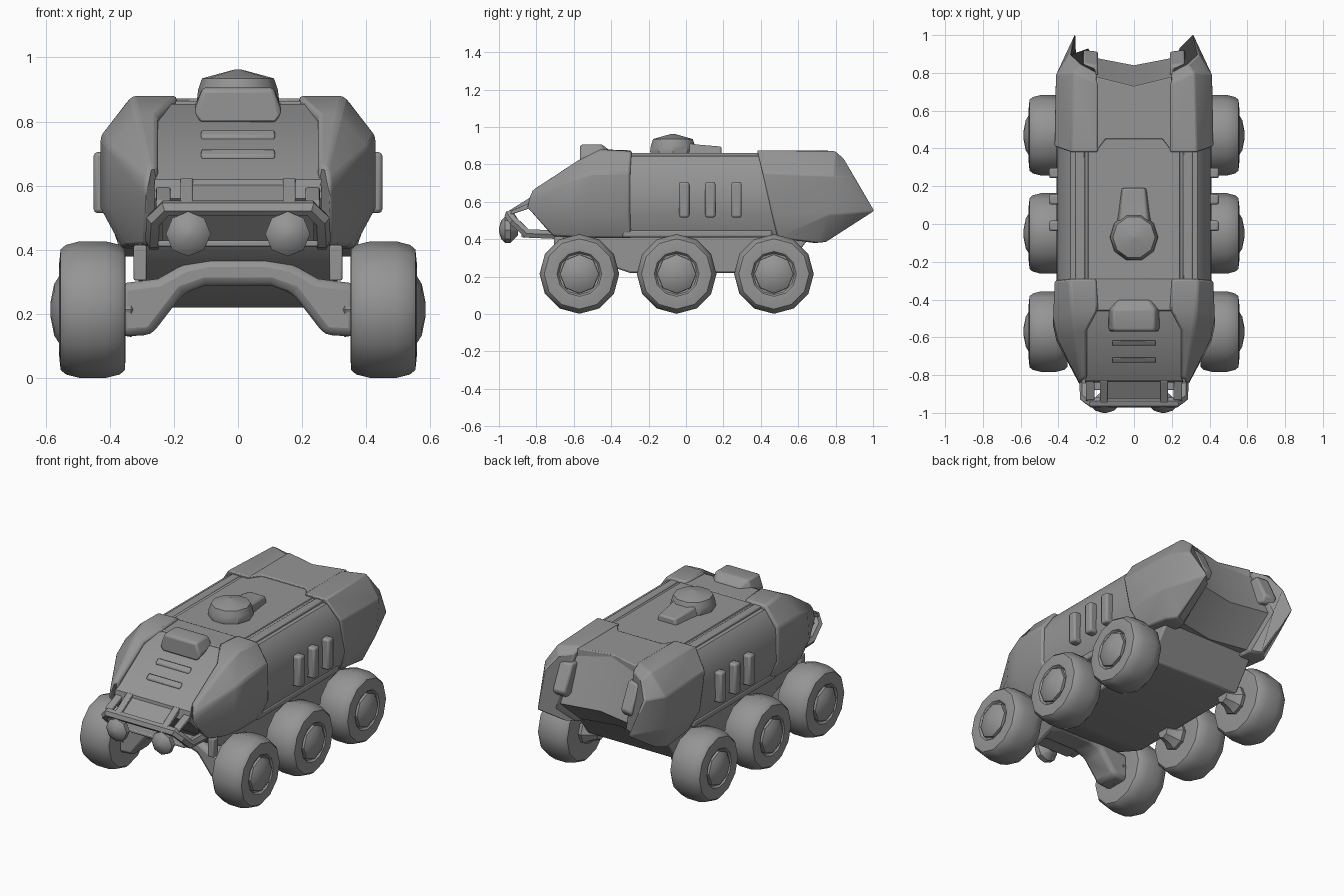
import bpy, bmesh, math
from mathutils import Vector

old = bpy.data.objects.get("Cube")
if old:
    bpy.data.objects.remove(old)

grey = bpy.data.materials.new("plain grey")
grey.use_nodes = True
grey.diffuse_color = (0.3, 0.3, 0.3, 1)
grey.node_tree.nodes["Principled BSDF"].inputs["Base Color"].default_value = (0.3, 0.3, 0.3, 1)
parts = []


def finish(name, bm, bevel=0):
    bmesh.ops.remove_doubles(bm, verts=bm.verts, dist=0.0005)
    bmesh.ops.recalc_face_normals(bm, faces=bm.faces)
    mesh = bpy.data.meshes.new(name)
    bm.to_mesh(mesh)
    bm.free()
    mesh.materials.append(grey)
    ob = bpy.data.objects.new(name, mesh)
    bpy.context.collection.objects.link(ob)
    if bevel:
        mod = ob.modifiers.new("Bevel", "BEVEL")
        mod.width, mod.segments, mod.limit_method = bevel, 2, "ANGLE"
    parts.append(ob)


def loft(name, rings, bevel=0):
    """Skin a row of equal rings and cap the ends."""
    bm = bmesh.new()
    rows = [[bm.verts.new(p) for p in ring] for ring in rings]
    for a, b in zip(rows, rows[1:]):
        for i in range(len(a)):
            j = (i + 1) % len(a)
            bm.faces.new((a[i], a[j], b[j], b[i]))
    bm.faces.new(rows[0])
    bm.faces.new(rows[-1])
    finish(name, bm, bevel)


def both(name, rings, bevel=0):
    loft("left_" + name, rings, bevel)
    loft("right_" + name, [[(-x, y, z) for x, y, z in ring] for ring in rings], bevel)


def box(center, size, shear=0):
    """Rings of a box; shear lifts z along y."""
    (cx, cy, cz), (sx, sy, sz) = center, size
    return [[(cx + i * sx / 2, cy + j * sy / 2, cz + k * sz / 2 + shear * j * sy / 2)
             for j, k in ((-1, -1), (1, -1), (1, 1), (-1, 1))] for i in (-1, 1)]


def spin(name, profile, center, axis, sides):
    """Lathe (along, radius) points round the given axis."""
    turn = Vector((0, 0, 1)).rotation_difference(Vector(axis))
    rings = []
    for along, r in profile:
        angles = [2 * math.pi * i / sides for i in range(sides)]
        rings.append([Vector(center) + turn @ Vector((r * math.cos(a), r * math.sin(a), along))
                      for a in angles])
    loft(name, rings)


def tube(name, points, radius):
    curve = bpy.data.curves.new(name, "CURVE")
    curve.dimensions, curve.bevel_depth, curve.bevel_resolution = "3D", radius, 1
    curve.use_fill_caps = True
    spline = curve.splines.new("POLY")
    spline.points.add(len(points) - 1)
    for p, co in zip(spline.points, points):
        p.co = (*co, 1)
    tmp = bpy.data.objects.new(name, curve)
    bm = bmesh.new()
    bpy.context.collection.objects.link(tmp)
    bpy.context.view_layer.update()
    bm.from_mesh(tmp.evaluated_get(bpy.context.evaluated_depsgraph_get()).to_mesh())
    bpy.data.objects.remove(tmp)
    finish(name, bm)


# Centre hull: sloped hood, roof and notched tail
def hull_ring(x, tail):
    return [(x, y + (tail if y > 0.5 else 0), z) for y, z in (
        (-0.83, 0.62), (-0.48, 0.855), (0.73, 0.855), (0.84, 0.56),
        (0.66, 0.4), (-0.7, 0.42), (-0.84, 0.56))]


loft("centre_hull", [hull_ring(-0.26, 0.05), hull_ring(0, 0), hull_ring(0.26, 0.05)])

# Middle body with long roof channels
half = [(0.24, 0.86), (0.25, 0.845), (0.335, 0.845), (0.345, 0.835),
        (0.405, 0.74), (0.41, 0.54), (0.36, 0.42)]
section = half + [(-x, z) for x, z in reversed(half)]
loft("middle_body", [[(x, y, z) for x, z in section] for y in (-0.4, 0.55)])
both("roof_rail", box((0.285, 0.04, 0.85), (0.05, 0.72, 0.02)), 0.006)
both("side_sill", box((0.345, 0.06, 0.43), (0.06, 0.8, 0.04)), 0.01)

# Front shoulder armour
both("front_armour", [
    [(0.2, -0.29, 0.84), (0.2, -0.29, 0.875), (0.34, -0.29, 0.87), (0.42, -0.3, 0.755),
     (0.42, -0.3, 0.53), (0.36, -0.29, 0.405), (0.24, -0.29, 0.405)],
    [(0.19, -0.45, 0.82), (0.19, -0.45, 0.88), (0.33, -0.46, 0.88), (0.428, -0.5, 0.755),
     (0.428, -0.54, 0.53), (0.36, -0.5, 0.405), (0.24, -0.5, 0.405)],
    [(0.25, -0.57, 0.76), (0.25, -0.56, 0.825), (0.315, -0.58, 0.82), (0.405, -0.61, 0.72),
     (0.41, -0.62, 0.55), (0.345, -0.62, 0.41), (0.24, -0.62, 0.41)],
    [(0.25, -0.82, 0.6), (0.25, -0.81, 0.665), (0.28, -0.825, 0.66), (0.287, -0.84, 0.62),
     (0.285, -0.855, 0.57), (0.29, -0.71, 0.415), (0.24, -0.71, 0.415)],
], 0.012)

# Rear armour cheeks with pointed tips
both("rear_armour", [
    [(0.23, 0.42, 0.6), (0.19, 0.38, 0.875), (0.335, 0.38, 0.875), (0.42, 0.41, 0.755),
     (0.42, 0.46, 0.53), (0.36, 0.49, 0.405), (0.23, 0.49, 0.405)],
    [(0.24, 0.7, 0.6), (0.19, 0.74, 0.875), (0.32, 0.8, 0.87), (0.413, 0.79, 0.74),
     (0.413, 0.76, 0.53), (0.36, 0.7, 0.38), (0.23, 0.68, 0.38)],
    [(0.24, 0.92, 0.55), (0.2, 0.8, 0.85), (0.285, 0.845, 0.83), (0.345, 0.895, 0.74),
     (0.31, 1.012, 0.55), (0.31, 0.75, 0.385), (0.24, 0.72, 0.385)],
], 0.008)


# Roof slabs joining the armour
def slab(name, outline, low, high):
    loft(name, [[(x, y, z) for x, y in outline] for z in (low, high)], 0.006)


slab("rear_roof_slab", [(-0.2, 0.385), (-0.15, 0.45), (0.15, 0.45), (0.2, 0.385),
                        (0.2, 0.78), (0, 0.73), (-0.2, 0.78)], 0.82, 0.872)
slab("front_roof_slab", [(-0.23, -0.29), (0.23, -0.29), (0.21, -0.46), (-0.21, -0.46)], 0.82, 0.865)

# Tail lights
both("tail_light", [[(x, y + d, z) for y, z in ((0.77, 0.78), (0.79, 0.8), (0.84, 0.8),
                                               (0.915, 0.65), (0.89, 0.61), (0.83, 0.62))]
                    for x, d in ((0.19, 0), (0.27, 0.01))], 0.012)

# Side vents, hood ribs and hood hatch
for i in range(3):
    both("side_vent_%d" % (i + 1), box((0.415, -0.01 + 0.14 * i, 0.61), (0.07, 0.055, 0.19)), 0.012)
for i in range(2):
    loft("hood_rib_%d" % (i + 1), box((0, -0.63 - 0.09 * i, 0.758 - 0.06 * i), (0.23, 0.028, 0.016), 0.67), 0.006)
loft("hood_hatch", [[(s * w, y, z) for s, w, z in (
    (-1, w * 0.88, low), (-1, w, low + 0.025), (-1, w * 0.8, top),
    (1, w * 0.8, top), (1, w, low + 0.025), (1, w * 0.88, low))]
    for y, w, low, top in ((-0.568, 0.135, 0.795, 0.9), (-0.55, 0.137, 0.81, 0.907),
                           (-0.45, 0.137, 0.82, 0.907), (-0.4, 0.095, 0.82, 0.868))], 0.01)

# Turret dome and its rear block
spin("turret", [(0.83, 0.12), (0.87, 0.128), (0.9, 0.124), (0.935, 0.112), (0.962, 0.012)],
     (0, -0.07, 0), (0, 0, 1), 10)
loft("turret_block", [[(-w, y, 0.84), (w, y, 0.84), (w * 0.8, y, h), (-w * 0.8, y, h)]
                      for y, w, h in ((-0.05, 0.105, 0.92), (0.07, 0.085, 0.905), (0.19, 0.07, 0.895))], 0.01)

# Chassis tub
loft("chassis", [[(x, y, z) for y, z in ((-0.7, 0.43), (-0.62, 0.34), (-0.36, 0.24),
                                        (-0.3, 0.22), (0.52, 0.22), (0.66, 0.41))]
                 for x in (-0.31, 0.31)], 0.01)

# Front suspension arch
arch = [(0.09, 0.372), (0.17, 0.355), (0.25, 0.31), (0.37, 0.295), (0.37, 0.13),
        (0.27, 0.135), (0.17, 0.265), (0.1, 0.29)]
arch = arch + [(-x, z) for x, z in reversed(arch)]
loft("front_axle_arch", [[(x, y, z) for x, z in arch] for y in (-0.65, -0.49)], 0.025)
both("front_strut", box((0.305, -0.68, 0.36), (0.04, 0.05, 0.11)), 0.005)

# Wheels, hubs and axle stubs
tyre = [(-0.1, 0.1), (-0.102, 0.16), (-0.1, 0.188), (-0.085, 0.202), (-0.04, 0.213), (0.04, 0.213),
        (0.083, 0.202), (0.1, 0.188), (0.105, 0.14), (0.103, 0.12), (0.09, 0.11)]
hub = [(0.05, 0.108), (0.105, 0.104), (0.12, 0.08), (0.132, 0.02)]
stub = [(-0.2, 0.04), (-0.15, 0.06), (-0.12, 0.085), (-0.09, 0.08)]
for side, sign in (("left", 1), ("right", -1)):
    for row, y in (("front", -0.57), ("middle", -0.05), ("rear", 0.47)):
        spot = (sign * 0.453, y, 0.214)
        name = side + "_" + row
        spin(name + "_tyre", tyre, spot, (sign, 0, 0), 12)
        spin(name + "_hub", hub, spot, (sign, 0, 0), 8)
        spin(name + "_stub", stub, spot, (sign, 0, 0), 8)

# Bumper: bar, side arms, upper struts and plate
bar = [(0.262, -0.7, 0.425), (0.262, -0.85, 0.43), (0.26, -0.92, 0.495), (0.225, -0.945, 0.53)]
tube("bumper_bar", bar + [(-x, y, z) for x, y, z in reversed(bar)], 0.027)
both("bumper_arm", [[(x, y, z) for y, z in ((-0.95, 0.525), (-0.95, 0.55), (-0.83, 0.625), (-0.81, 0.6))]
                    for x in (0.14, 0.18)], 0.005)
both("bumper_side_arm", [[(x, y, z) for y, z in ((-0.94, 0.53), (-0.93, 0.555), (-0.82, 0.6), (-0.82, 0.57))]
                         for x in (0.21, 0.255)], 0.005)
loft("bumper_plate", box((0, -0.885, 0.565), (0.34, 0.13, 0.012), 0.6))
loft("lower_plate", box((0, -0.81, 0.42), (0.5, 0.14, 0.02)), 0.006)

# Head lamps
for side, sign in (("left", 1), ("right", -1)):
    spin(side + "_head_lamp", [(0, 0.03), (0.04, 0.07), (0.07, 0.07), (0.09, 0.05), (0.102, 0.01)],
         (sign * 0.155, -0.898, 0.45), (0, -1, 0), 8)

# Smooth shading with sharp edges kept
bpy.ops.object.select_all(action="DESELECT")
for ob in parts:
    ob.select_set(True)
bpy.context.view_layer.objects.active = parts[0]
bpy.ops.object.shade_smooth_by_angle(angle=math.radians(35))
